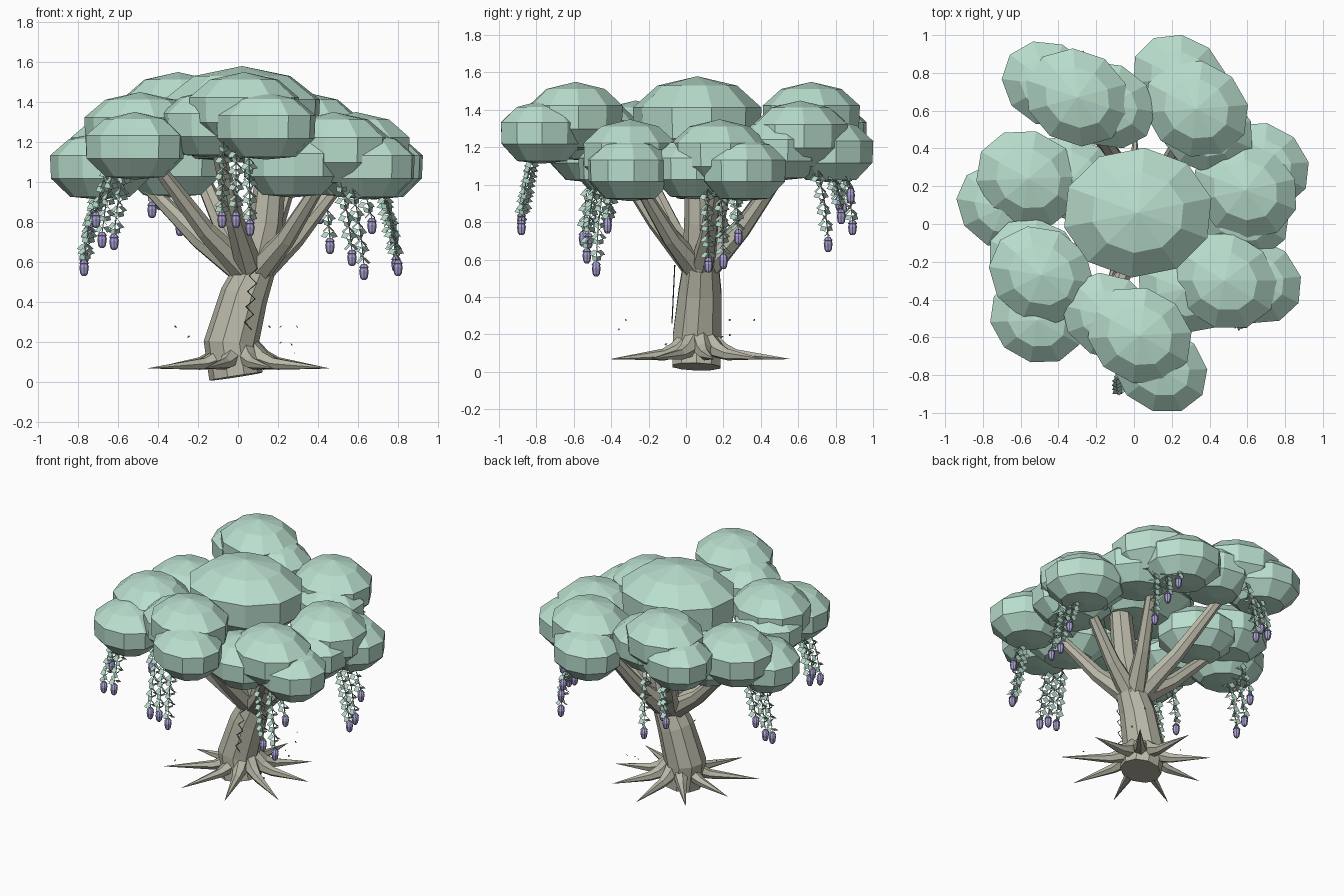
import bpy, bmesh, math, random
from mathutils import Vector

if "Cube" in bpy.data.objects:
    bpy.data.objects.remove(bpy.data.objects["Cube"])

random.seed(4)


def material(name, rgb):
    m = bpy.data.materials.new(name)
    m.diffuse_color = (*rgb, 1)
    m.use_nodes = True
    m.node_tree.nodes["Principled BSDF"].inputs["Base Color"].default_value = m.diffuse_color
    return m


FOLIAGE = material("pale_foliage_green", (0.49, 0.74, 0.62))
LEAF = material("vine_leaf_green", (0.45, 0.68, 0.57))
STEM = material("dark_stem_green", (0.07, 0.16, 0.13))
BARK = material("grey_bark", (0.49, 0.48, 0.39))
FLOWER = material("lavender_flower", (0.41, 0.36, 0.66))


def finish(name, bm, mat):
    me = bpy.data.meshes.new(name)
    bm.to_mesh(me)
    bm.free()
    me.materials.append(mat)
    ob = bpy.data.objects.new(name, me)
    bpy.context.collection.objects.link(ob)
    return ob


def skin(bm, rings):
    """Join successive rings of vertices and cap both ends."""
    for a, b in zip(rings, rings[1:]):
        n = len(a)
        for i in range(n):
            bm.faces.new((a[i], a[(i + 1) % n], b[(i + 1) % n], b[i]))
    bm.faces.new(rings[0][::-1])
    bm.faces.new(rings[-1])


def tube(bm, points, radii, sides):
    pts = [Vector(p) for p in points]
    rings = []
    for i, (p, r) in enumerate(zip(pts, radii)):
        d = pts[min(i + 1, len(pts) - 1)] - pts[max(i - 1, 0)]
        q = Vector((0, 0, 1)).rotation_difference(d)
        rings.append([bm.verts.new(p + q @ Vector((r * math.cos(t), r * math.sin(t), 0)))
                      for t in (2 * math.pi * k / sides for k in range(sides))])
    skin(bm, rings)
    bmesh.ops.recalc_face_normals(bm, faces=bm.faces)


# Foliage: flattened ten-sided puffs with a vertical band
PUFF = [(0.0, -0.93), (0.6, -0.85), (0.98, -0.33), (1.0, 0.33), (0.62, 0.8), (0.0, 1.0)]


def puff(name, x, y, z, rx, ry, h, rot=math.radians(-30)):
    bm = bmesh.new()
    c, s = math.cos(rot), math.sin(rot)
    turn = random.random() * math.tau
    rings = []
    for r, dz in PUFF:
        ring = []
        for k in range(10):
            a = turn + k * math.tau / 10
            u, v = rx * r * math.cos(a), ry * r * math.sin(a)
            ring.append(bm.verts.new((x + u * c - v * s, y + u * s + v * c, z + h * dz)))
        rings.append(ring)
    skin(bm, rings)
    bmesh.ops.remove_doubles(bm, verts=bm.verts, dist=1e-5)
    bmesh.ops.recalc_face_normals(bm, faces=bm.faces)
    finish(name, bm, FOLIAGE)


puff("crown_puff", 0.02, 0.06, 1.33, 0.4, 0.345, 0.25, 0)

# Each cluster: upper puff xy, outer puff xy, inner puff xy, height of the upper puff
CLUSTERS = [
    ((0.03, -0.59), (0.14, -0.77), (-0.13, -0.49), 1.36),
    ((-0.49, -0.27), (-0.515, -0.51), (-0.52, -0.20), 1.26),
    ((-0.56, 0.24), (-0.69, 0.09), (-0.33, 0.24), 1.16),
    ((-0.30, 0.67), (-0.45, 0.74), (-0.14, 0.63), 1.36),
    ((0.33, 0.61), (0.24, 0.775), (0.38, 0.50), 1.26),
    ((0.59, 0.18), (0.68, 0.31), (0.57, 0.05), 1.16),
    ((0.48, -0.30), (0.64, -0.30), (0.27, -0.345), 1.16),
]
for i, (up, out, inn, z) in enumerate(CLUSTERS):
    puff(f"upper_puff_{i}", *up, z, 0.288, 0.25, 0.19)
    puff(f"outer_puff_{i}", *out, z - 0.085, 0.26, 0.22, 0.175)
    puff(f"inner_puff_{i}", *inn, z - 0.075, 0.265, 0.22, 0.175)

# Leaning trunk with a slanted foot, continuing into the central limb
bm = bmesh.new()
tube(bm, [(-0.01, 0.055, 0.027), (-0.035, 0.06, 0.19), (0.03, 0.075, 0.43),
          (0.09, 0.08, 0.57)], [0.135, 0.137, 0.12, 0.1], 10)
finish("trunk", bm, BARK)

bm = bmesh.new()
tube(bm, [(0.08, 0.08, 0.54), (0.14, 0.075, 0.8), (0.18, 0.07, 1.2)], [0.1, 0.085, 0.07], 8)
finish("central_limb", bm, BARK)

# Limbs spreading to the clusters
for i, (up, out, inn, z) in enumerate(CLUSTERS):
    aim = inn if i == 0 else up
    end = Vector((aim[0] * 0.92, aim[1] * 0.92, z - 0.12))
    start = Vector((0.07, 0.08, 0.52))
    mid = start.lerp(end, 0.45) - Vector((0, 0, 0.04))
    bm = bmesh.new()
    tube(bm, [start, mid, end], [0.075, 0.05, 0.03], 7)
    finish(f"limb_{i}", bm, BARK)

# Nine spiked roots of uneven reach in a star
for i, reach in enumerate((0.488, 0.46, 0.44, 0.525, 0.5, 0.5, 0.52, 0.455, 0.45)):
    a = math.radians(90 + 40 * i)
    bm = bmesh.new()
    tube(bm, [(0.005 + d * math.cos(a), 0.068 + d * math.sin(a), z)
              for d, z in ((0.05, 0.18), (0.13, 0.115), (0.2, 0.092), (reach, 0.068))],
         [0.055, 0.045, 0.032, 0.001], 6)
    finish(f"root_{i}", bm, BARK)

# Hanging vines: tip x, y, z and height of the hanging point
VINES = [
    (-0.08, -0.88, 0.77, 1.2), (-0.01, -0.88, 0.77, 1.2), (0.06, -0.88, 0.73, 1.2),
    (0.57, -0.53, 0.58, 1.0), (0.63, -0.48, 0.51, 1.0), (0.67, -0.42, 0.74, 1.0),
    (0.80, 0.12, 0.53, 1.0), (0.79, 0.20, 0.55, 1.0), (0.78, 0.28, 0.68, 1.0),
    (0.46, 0.76, 0.64, 1.1), (0.41, 0.83, 0.79, 1.1), (0.36, 0.88, 0.90, 1.1),
    (-0.43, 0.84, 0.82, 1.2), (-0.29, 0.89, 0.73, 1.2), (-0.39, 0.82, 0.86, 1.2),
    (-0.68, -0.55, 0.67, 1.1), (-0.62, -0.52, 0.66, 1.1), (-0.71, -0.42, 0.77, 1.1),
    (-0.77, 0.12, 0.53, 1.0), (-0.77, 0.20, 0.58, 1.0), (-0.75, 0.28, 0.70, 1.0),
]


def leaf(bm, p, direction, size):
    side = direction.cross(Vector((0, 0, 1))).normalized() * size * 0.35
    drop = Vector((0, 0, -size * 0.4))
    bm.faces.new([bm.verts.new(v) for v in (
        p, p + direction * size * 0.5 + side - drop * 0.4,
        p + direction * size + drop, p + direction * size * 0.45 - side + drop * 1.4)])


for i, (x, y, z, top_z) in enumerate(VINES):
    tip = Vector((x, y, z + 0.075))
    top = Vector((x * 0.9, y * 0.92, top_z))
    bm = bmesh.new()
    tube(bm, [top, top.lerp(tip, 0.5) + Vector((x, y, 0)) * 0.015, tip], [0.003] * 3, 4)
    steps = int((top_z - z) / 0.033)
    for k in range(1, steps):
        p = top.lerp(tip, k / steps)
        a = k * 1.1 + i
        for s in (0, math.pi):
            leaf(bm, p, Vector((math.cos(a + s), math.sin(a + s), 0)), 0.044)
    finish(f"vine_{i}", bm, LEAF)
    # Drooping bud with a narrow neck
    bm = bmesh.new()
    tube(bm, [(x, y, z + dz) for dz in (0, 0.012, 0.045, 0.06, 0.062, 0.08)],
         [0.010, 0.019, 0.024, 0.019, 0.025, 0.012], 8)
    finish(f"bud_{i}", bm, FLOWER)

# Thin zigzag creeper up the front of the trunk
bm = bmesh.new()
pts = []
for k in range(9):
    t = k / 8
    pts.append((0.05 + 0.03 * t + 0.02 * (-1) ** k, -0.075 + 0.015 * t, 0.26 + 0.31 * t))
tube(bm, pts, [0.003] * 9, 4)
finish("trunk_creeper", bm, STEM)

# Tiny leaves drifting around the base
bm = bmesh.new()
for x, y, z in ((-0.32, 0.1, 0.28), (-0.24, -0.36, 0.23), (0.15, -0.32, 0.28), (0.22, 0.23, 0.2),
                (0.22, 0.36, 0.28), (0.27, 0.2, 0.19), (0.29, 0.24, 0.28), (0.28, -0.1, 0.15)):
    leaf(bm, Vector((x, y, z)), Vector((math.cos(x * 40), math.sin(x * 40), 0)), 0.016)
finish("drifting_leaves", bm, STEM)
